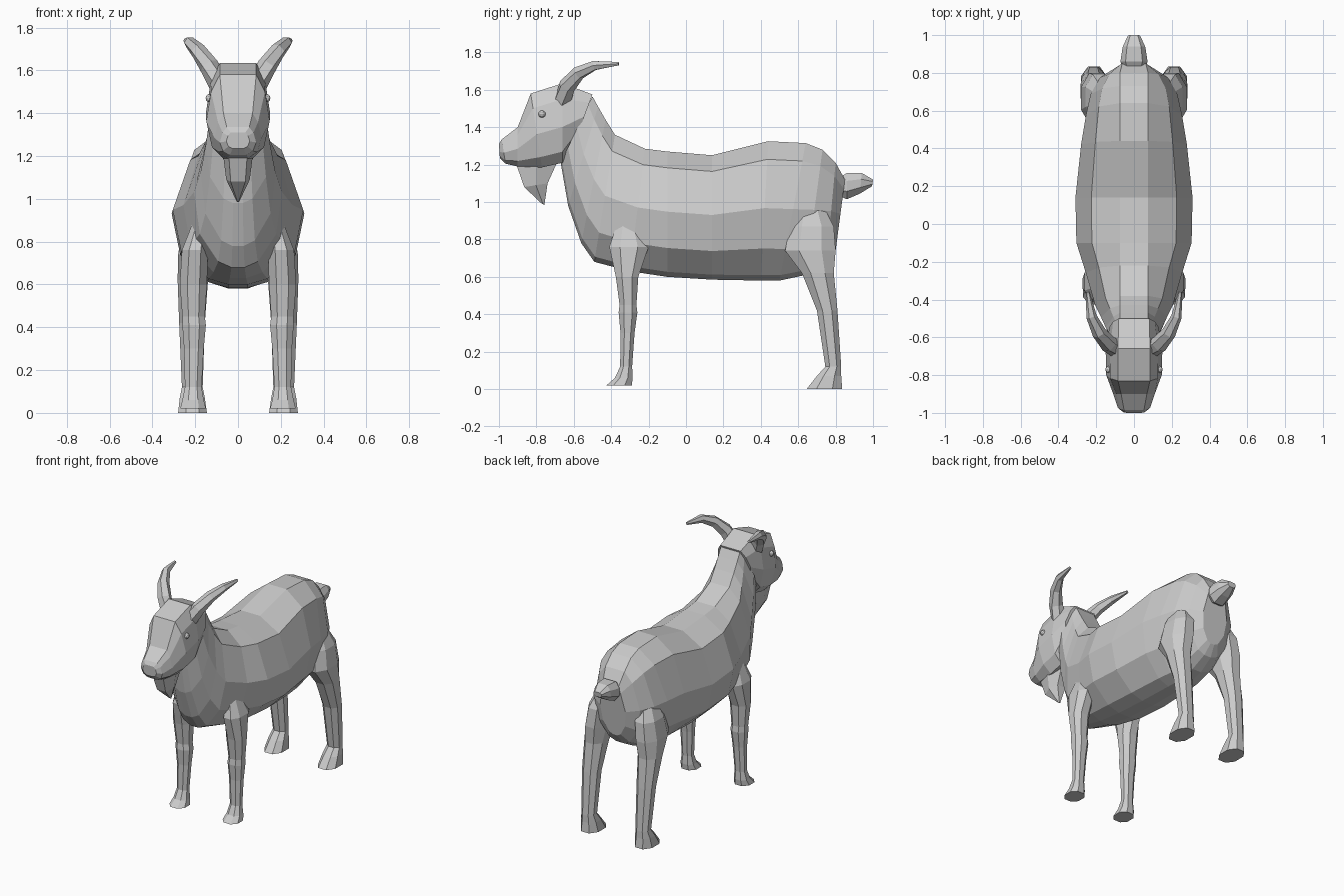
import bpy, bmesh, math
from mathutils import Vector

if "Cube" in bpy.data.objects:
    bpy.data.objects.remove(bpy.data.objects["Cube"])

grey = bpy.data.materials.new("plain grey")
grey.use_nodes = True
grey.diffuse_color = (0.6, 0.6, 0.6, 1)
grey.node_tree.nodes["Principled BSDF"].inputs["Base Color"].default_value = (0.6, 0.6, 0.6, 1)


def finish(bm, name, mirror=False):
    bmesh.ops.recalc_face_normals(bm, faces=bm.faces[:])
    mesh = bpy.data.meshes.new(name)
    bm.to_mesh(mesh)
    bm.free()
    mesh.materials.append(grey)
    obj = bpy.data.objects.new(name, mesh)
    bpy.context.collection.objects.link(obj)
    if mirror:
        obj.modifiers.new("mirror", "MIRROR").use_mirror_merge = False
    return obj


def loft(name, rings, mirror=False):
    """Skin a list of rings that have equal point counts, with capped ends."""
    bm = bmesh.new()
    rows = [[bm.verts.new(p) for p in ring] for ring in rings]
    n = len(rows[0])
    for a, b in zip(rows, rows[1:]):
        for i in range(n):
            j = (i + 1) % n
            bm.faces.new((a[i], a[j], b[j], b[i]))
    bm.faces.new(rows[0])
    bm.faces.new(rows[-1])
    return finish(bm, name, mirror)


def section(top, bottom, width, profile, ridge=0.075):
    """Symmetric ring hung between a top point and a bottom point (y, z)."""
    top, bottom = Vector((0, *top)), Vector((0, *bottom))
    half = []
    for t, w in profile:
        p = top.lerp(bottom, t)
        p.x = w * width if t else min(ridge, 0.62 * width)
        half.append(p)
    return half + [Vector((-p.x, p.y, p.z)) for p in reversed(half)]


def leg(name, levels, corner=0.45):
    """Eight-sided leg; each level is z, front y, back y, inner x, outer x."""
    rings = []
    for z, y0, y1, x0, x1 in levels:
        cx, cy, rx, ry = (x0 + x1) / 2, (y0 + y1) / 2, (x1 - x0) / 2, (y1 - y0) / 2
        rings.append([(cx + rx * a, cy + ry * b, z) for a, b in (
            (1, -corner), (1, corner), (corner, 1), (-corner, 1),
            (-1, corner), (-1, -corner), (-corner, -1), (corner, -1))])
    loft(name, rings, True)


# Body and neck
body_profile = [(0, 0), (0.13, 0.73), (0.48, 1), (0.77, 0.87), (0.96, 0.45), (1, 0.15)]
body = [
    ((0.85, 1.12), (0.80, 0.74), 0.10),
    ((0.80, 1.21), (0.75, 0.67), 0.18),
    ((0.73, 1.28), (0.64, 0.61), 0.23),
    ((0.64, 1.315), (0.50, 0.58), 0.255),
    ((0.44, 1.325), (0.40, 0.58), 0.28),
    ((0.14, 1.25), (0.14, 0.585), 0.31),
    ((-0.10, 1.27), (-0.10, 0.60), 0.305),
    ((-0.22, 1.285), (-0.30, 0.63), 0.255),
    ((-0.38, 1.36), (-0.49, 0.68), 0.205),
    ((-0.43, 1.44), (-0.56, 0.78), 0.175),
    ((-0.47, 1.51), (-0.63, 0.98), 0.15),
    ((-0.50, 1.565), (-0.67, 1.21), 0.13),
]
loft("body", [section(*r, body_profile) for r in body])

# Head
head_profile = [(0, 0), (0.2, 0.85), (0.55, 1), (0.86, 0.82), (1, 0.45)]
head = [
    ((-0.50, 1.575), (-0.58, 1.36), 0.13),
    ((-0.66, 1.635), (-0.66, 1.21), 0.15),
    ((-0.83, 1.58), (-0.77, 1.185), 0.148),
    ((-0.90, 1.40), (-0.90, 1.19), 0.11),
    ((-0.985, 1.335), (-0.965, 1.205), 0.085),
    ((-1.0, 1.31), (-0.995, 1.235), 0.055),
]
loft("head", [section(*r, head_profile, 0.085) for r in head])

# Beard
beard_profile = [(0, 0), (0.5, 1), (1, 0.6)]
beard = [
    ((-0.91, 1.21), (-0.69, 1.21), 0.07),
    ((-0.865, 1.08), (-0.74, 1.10), 0.055),
    ((-0.77, 0.99), (-0.757, 0.985), 0.006),
]
loft("beard", [section(*r, beard_profile) for r in beard])

# Tail
tail_profile = [(0, 0), (0.3, 1), (0.7, 1), (1, 0.5)]
tail = [
    ((0.80, 1.12), (0.80, 1.04), 0.05),
    ((0.86, 1.155), (0.86, 1.015), 0.072),
    ((0.94, 1.155), (0.93, 1.045), 0.06),
    ((1.0, 1.12), (0.995, 1.085), 0.032),
]
loft("tail", [section(*r, tail_profile) for r in tail])

# Legs
leg("front_legs", [
    (0.88, -0.37, -0.25, 0.14, 0.215),
    (0.76, -0.41, -0.20, 0.14, 0.262),
    (0.60, -0.375, -0.255, 0.145, 0.272),
    (0.45, -0.355, -0.265, 0.155, 0.26),
    (0.41, -0.36, -0.26, 0.15, 0.26),
    (0.30, -0.35, -0.275, 0.16, 0.252),
    (0.12, -0.352, -0.288, 0.17, 0.248),
    (0.06, -0.38, -0.285, 0.16, 0.26),
    (0.02, -0.425, -0.29, 0.15, 0.27),
])
leg("rear_legs", [
    (0.99, 0.60, 0.73, 0.10, 0.205),
    (0.87, 0.555, 0.79, 0.11, 0.258),
    (0.74, 0.53, 0.80, 0.12, 0.28),
    (0.62, 0.62, 0.79, 0.14, 0.282),
    (0.42, 0.70, 0.81, 0.155, 0.275),
    (0.12, 0.745, 0.83, 0.165, 0.262),
    (0.07, 0.70, 0.83, 0.155, 0.272),
    (0, 0.645, 0.835, 0.145, 0.28),
])

# Horns, swept along a backward curve
path = [Vector(p) for p in ((0.09, -0.66, 1.54), (0.135, -0.635, 1.62), (0.185, -0.575, 1.69),
                            (0.225, -0.49, 1.73), (0.245, -0.36, 1.74))]
rings = []
for i, p in enumerate(path):
    along = (path[min(i + 1, 4)] - path[max(i - 1, 0)]).normalized()
    u = along.cross(Vector((0, 0, 1))).normalized()
    v = along.cross(u)
    r = (0.05, 0.046, 0.038, 0.028, 0.01)[i]
    rings.append([p + r * (u * math.cos(a) + v * math.sin(a))
                  for a in (k * math.pi / 3 for k in range(6))])
loft("horns", rings, True)

# Eyes
bm = bmesh.new()
bmesh.ops.create_icosphere(bm, subdivisions=2, radius=0.02)
bmesh.ops.translate(bm, vec=(0.132, -0.77, 1.47), verts=bm.verts[:])
finish(bm, "eyes", True)
